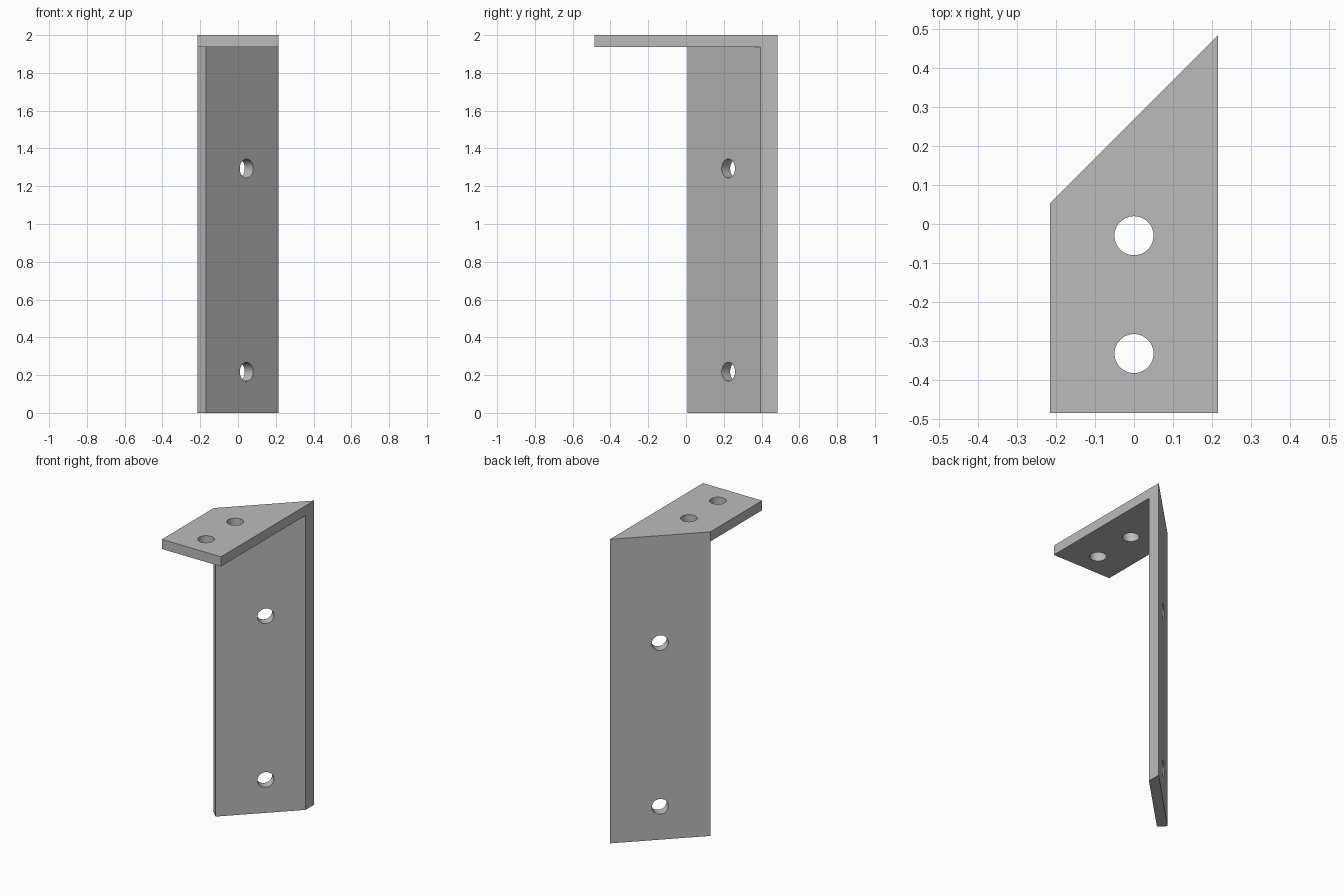
import bpy
import bmesh
import math
from mathutils import Vector

if "Cube" in bpy.data.objects:
    bpy.data.objects.remove(bpy.data.objects["Cube"], do_unlink=True)

W = 0.215            # half width
D = 0.484            # half depth
T = 0.0635           # plate thickness
H = 2.0              # height
R = 0.05             # hole radius
STEP = T / math.sqrt(2)

steel = bpy.data.materials.new("grey steel")
steel.use_nodes = True
colour = (0.5, 0.5, 0.5, 1.0)
steel.diffuse_color = colour
steel.node_tree.nodes["Principled BSDF"].inputs["Base Color"].default_value = colour


def prism(name, outline, bottom, top):
    """Extrude a plan outline upwards into a solid."""
    bm = bmesh.new()
    face = bm.faces.new([bm.verts.new((x, y, bottom)) for x, y in outline])
    ext = bmesh.ops.extrude_face_region(bm, geom=[face])
    verts = [v for v in ext["geom"] if isinstance(v, bmesh.types.BMVert)]
    bmesh.ops.translate(bm, verts=verts, vec=(0, 0, top - bottom))
    bmesh.ops.recalc_face_normals(bm, faces=bm.faces)
    mesh = bpy.data.meshes.new(name)
    bm.to_mesh(mesh)
    bm.free()
    mesh.materials.append(steel)
    obj = bpy.data.objects.new(name, mesh)
    bpy.context.collection.objects.link(obj)
    return obj


def combine(target, other, operation):
    """Apply a boolean and remove the helper."""
    mod = target.modifiers.new(operation.lower(), "BOOLEAN")
    mod.operation = operation
    mod.solver = "EXACT"
    mod.object = other
    bpy.context.view_layer.objects.active = target
    bpy.ops.object.modifier_apply(modifier=mod.name)
    bpy.data.objects.remove(other, do_unlink=True)


def drill(target, centre, direction):
    """Cut a round bolt hole through the target."""
    bpy.ops.mesh.primitive_cylinder_add(
        vertices=48, radius=R, depth=4 * T, location=centre,
        rotation=Vector(direction).to_track_quat("Z", "Y").to_euler())
    cutter = bpy.context.object
    cutter.name = "hole_cutter"
    cutter.hide_render = True
    cutter.data.materials.append(steel)
    combine(target, cutter, "DIFFERENCE")


# Horizontal top plate with its back edge cut at 45 degrees
back_left = (W, D)
back_right = (-W, D - 2 * W)
bracket = prism("angle_bracket",
                [(-W, -D), (W, -D), back_left, back_right], H - T, H)

# Upright plate hanging from the slanted edge
upright = prism("upright_plate",
                [back_right, (-W + STEP, D - 2 * W - STEP),
                 (W, D - 2 * STEP), back_left], 0, H)
combine(bracket, upright, "UNION")

# Bolt holes in the top plate
for y in (-0.03, -0.332):
    drill(bracket, (0, y, H - T / 2), (0, 0, 1))

# Bolt holes square to the upright plate
for z in (0.218, 1.294):
    drill(bracket, (STEP / 2, D - W - STEP / 2, z), (1, -1, 0))

# Merge flat regions and smooth only the hole walls
bm = bmesh.new()
bm.from_mesh(bracket.data)
bmesh.ops.dissolve_limit(bm, angle_limit=math.radians(1),
                         verts=bm.verts, edges=bm.edges)
bm.to_mesh(bracket.data)
bm.free()
bpy.ops.object.select_all(action="DESELECT")
bracket.select_set(True)
bpy.context.view_layer.objects.active = bracket
bpy.ops.object.shade_smooth_by_angle(angle=math.radians(30))
